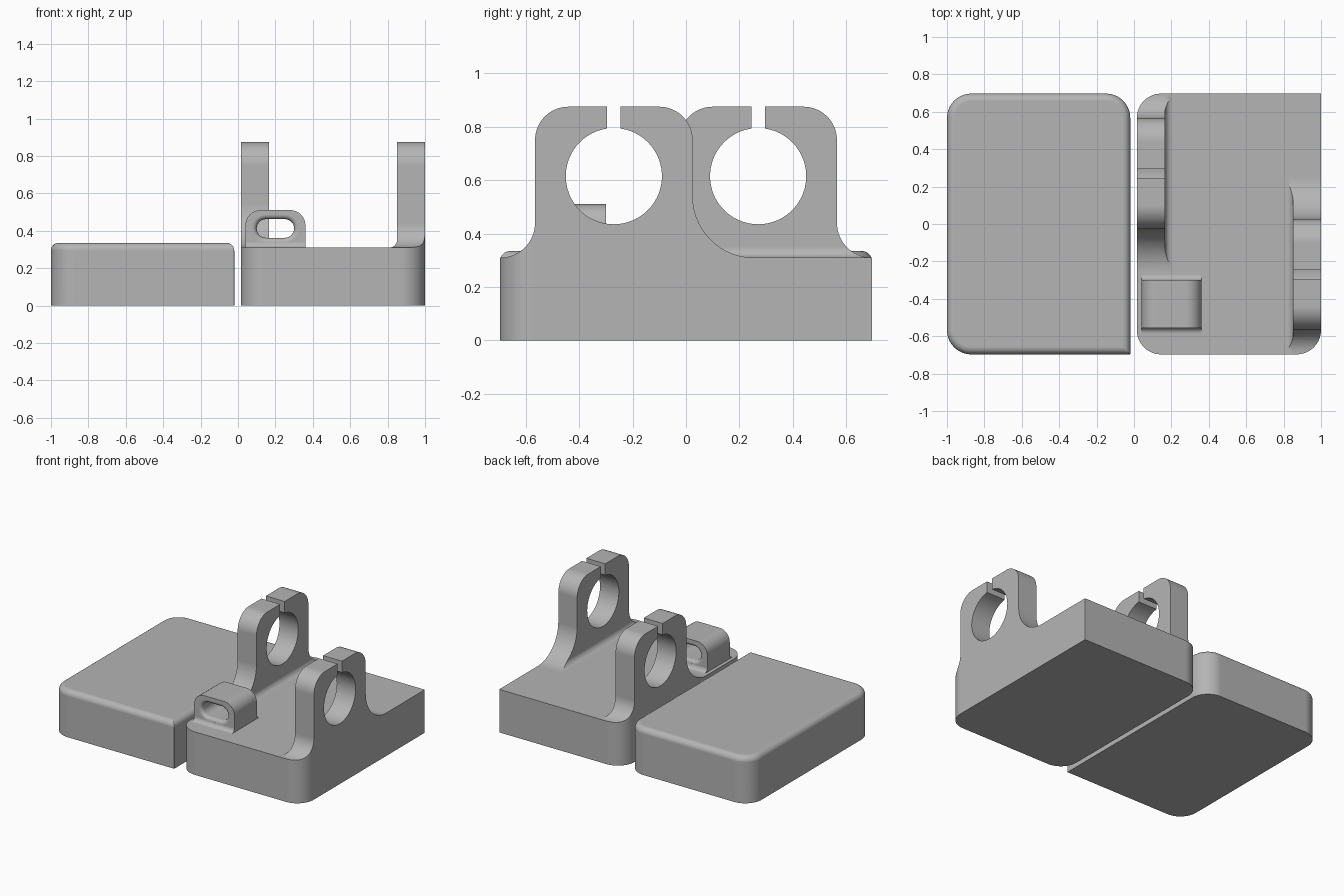
import bpy, bmesh, math
from mathutils import Matrix

if "Cube" in bpy.data.objects:
    bpy.data.objects.remove(bpy.data.objects["Cube"])

grey = bpy.data.materials.new("grey plastic")
grey.diffuse_color = (0.46, 0.46, 0.46, 1)
grey.use_nodes = True
grey.node_tree.nodes["Principled BSDF"].inputs["Base Color"].default_value = grey.diffuse_color


def arc(cx, cy, r, a0, a1, n=14):
    return [(cx + r * math.cos(math.radians(a0 + (a1 - a0) * i / n)),
             cy + r * math.sin(math.radians(a0 + (a1 - a0) * i / n))) for i in range(n + 1)]


def loft(name, rings):
    """Solid through matching closed rings of 3D points, capped at both ends."""
    bm = bmesh.new()
    vs = [[bm.verts.new(p) for p in ring] for ring in rings]
    n = len(vs[0])
    for a, b in zip(vs, vs[1:]):
        for i in range(n):
            j = (i + 1) % n
            bm.faces.new((a[i], a[j], b[j], b[i]))
    bm.faces.new(vs[0][::-1])
    bm.faces.new(vs[-1])
    bmesh.ops.recalc_face_normals(bm, faces=bm.faces)
    me = bpy.data.meshes.new(name)
    bm.to_mesh(me)
    bm.free()
    me.materials.append(grey)
    ob = bpy.data.objects.new(name, me)
    bpy.context.collection.objects.link(ob)
    return ob


def prism_x(name, pts, x0, x1):
    return loft(name, [[(x, y, z) for y, z in pts] for x in (x0, x1)])


def prism_y(name, pts, y0, y1):
    return loft(name, [[(x, y, z) for x, z in pts] for y in (y0, y1)])


def prism_z(name, pts, z0, z1):
    return loft(name, [[(x, y, z) for x, y in pts] for z in (z0, z1)])


def boolean(ob, other, op):
    """Apply a boolean and remove the second solid."""
    m = ob.modifiers.new("cut", 'BOOLEAN')
    m.operation, m.object, m.solver = op, other, 'EXACT'
    bpy.context.view_layer.update()
    me = bpy.data.meshes.new_from_object(ob.evaluated_get(bpy.context.evaluated_depsgraph_get()))
    ob.modifiers.clear()
    ob.data = me
    bpy.data.objects.remove(other)
    return ob


def finish(ob):
    bpy.ops.object.select_all(action='DESELECT')
    ob.select_set(True)
    bpy.context.view_layer.objects.active = ob
    bpy.ops.object.shade_smooth_by_angle(angle=math.radians(25))
    w = ob.modifiers.new("clean shading", 'WEIGHTED_NORMAL')
    w.keep_sharp = True


def outline(x0, x1, y0, y1, radii, inset=0):
    """Rounded rectangle; radii run front-left, front-right, back-right, back-left."""
    corners = [(x0, y0, 1, 1), (x1, y0, -1, 1), (x1, y1, -1, -1), (x0, y1, 1, -1)]
    pts = []
    for k, ((x, y, sx, sy), r) in enumerate(zip(corners, radii)):
        rr = max(r - inset, 0.002)
        d = inset + rr
        pts += arc(x + sx * d, y + sy * d, rr, 180 + 90 * k, 270 + 90 * k)
    return pts


# Cover slab with rounded top edge and one square corner
R = 0.13
slab_rings = [[(x, y, 0) for x, y in outline(-1, -0.02, -0.697, 0.697, (R, 0, R, R))]]
for a in range(0, 91, 15):
    d = 0.04 * (1 - math.cos(math.radians(a)))
    z = 0.295 + 0.04 * math.sin(math.radians(a))
    slab_rings.append([(x, y, z) for x, y in outline(-1, -0.02, -0.697, 0.697, (R, 0, R, R), d)])
finish(loft("cover_slab", slab_rings))

# Base block
TOP = 0.31
base_outline = outline(0.015, 1, -0.697, 0.697, (R, R, 0, R))
base = prism_z("base_with_brackets", base_outline, 0, TOP)

# Slotted ring bracket profile with flared feet
slot = math.degrees(math.asin(0.025 / 0.18))
profile = (arc(0.525, 0.54, 0.23, 270, 180)
           + arc(0.17, 0.75, 0.125, 0, 90)
           + [(0.025, 0.875)]
           + arc(0, 0.615, 0.18, 90 - slot, slot - 270, 56)
           + [(-0.025, 0.875)]
           + arc(-0.17, 0.75, 0.125, 90, 180)
           + arc(-0.425, 0.44, 0.13, 0, -90))
profile = [(y - 0.27, z) for y, z in profile]
turn = Matrix.Translation((1.015, 0, 0)) @ Matrix.Rotation(math.pi, 4, 'Z')

for turned in (False, True):
    bracket = prism_x("bracket", profile, 0.85, 1.0)
    # Concave fillet along the inner foot, trimmed to the bracket silhouette
    foot = prism_y("foot", [(0.87, TOP), (0.87, TOP + 0.04)]
                   + arc(0.81, TOP + 0.04, 0.04, 0, -90, 8), -0.75, 0.75)
    foot = boolean(foot, prism_x("trim", profile, 0.78, 0.9), 'INTERSECT')
    bracket = boolean(bracket, foot, 'UNION')
    if turned:
        bracket.data.transform(turn)
    bracket = boolean(bracket, prism_z("trim", base_outline, 0.2, 1), 'INTERSECT')
    base = boolean(base, bracket, 'UNION')
finish(base)

# Strap loop with filleted feet and flared oval hole
X0, X1, Y0, Y1 = 0.04, 0.36, -0.555, -0.30
loop = prism_y("strap_loop", [(X0, TOP), (X1, TOP)] + arc(X1 - 0.08, 0.43, 0.08, 0, 90)
               + arc(X0 + 0.08, 0.43, 0.08, 90, 180), Y0, Y1)
for y, s in ((Y0, -1), (Y1, 1)):
    pts = [(y - s * 0.02, TOP), (y - s * 0.02, TOP + 0.03)]
    pts += [(y + s * (0.03 + u), v) for u, v in arc(0, TOP + 0.03, 0.03, 180, 270, 8)]
    loop = boolean(loop, prism_x("loop_foot", pts, X0, X1), 'UNION')
rings = []
flare = [(0.025 * (1 - math.sin(math.radians(a))), 0.025 * (1 - math.cos(math.radians(a))))
         for a in range(0, 91, 15)]
sections = [(Y0 - 0.1, 0.025)] + [(Y0 + t, d) for d, t in flare]
sections += [(Y1 - t, d) for d, t in reversed(flare)] + [(Y1 + 0.1, 0.025)]
for y, d in sections:
    oval = arc(0.25, 0.412, 0.05 + d, -90, 90) + arc(0.15, 0.412, 0.05 + d, 90, 270)
    rings.append([(x, y, z) for x, z in oval])
loop = boolean(loop, loft("hole", rings), 'DIFFERENCE')
finish(loop)
